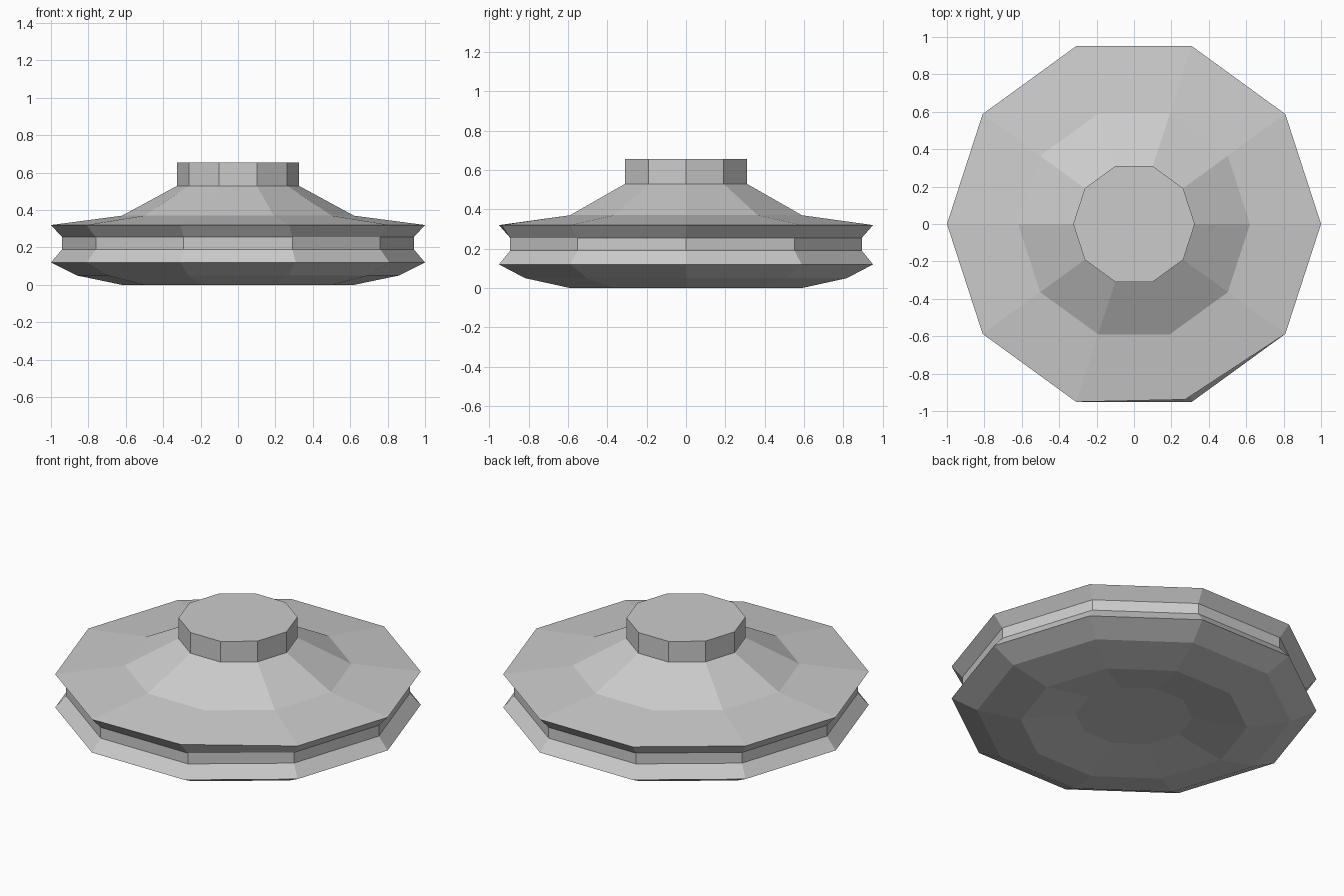
import bpy, bmesh
from math import cos, sin, tau

if "Cube" in bpy.data.objects:
    bpy.data.objects.remove(bpy.data.objects["Cube"])

SIDES = 10
# (radius, height) from the recessed underside up to the hub cap
PROFILE = [(0.32, 0.05), (0.62, 0.0), (0.86, 0.05), (1.0, 0.12),
           (0.94, 0.19), (0.94, 0.255), (1.0, 0.32),
           (0.62, 0.37), (0.325, 0.53), (0.325, 0.655)]


def lathe(name, profile, sides):
    bm = bmesh.new()
    rings = [[bm.verts.new((r * cos(tau * i / sides), r * sin(tau * i / sides), z))
              for i in range(sides)] for r, z in profile]
    for low, high in zip(rings, rings[1:]):
        for i in range(sides):
            j = (i + 1) % sides
            bm.faces.new((low[i], low[j], high[j], high[i]))
    # flat caps
    bm.faces.new(rings[0][::-1])
    bm.faces.new(rings[-1])
    # slightly dented front corner of the upper rim
    dent = rings[6][8]
    dent.co.x -= 0.035
    dent.co.y += 0.013
    bmesh.ops.recalc_face_normals(bm, faces=bm.faces)
    mesh = bpy.data.meshes.new(name)
    bm.to_mesh(mesh)
    bm.free()
    obj = bpy.data.objects.new(name, mesh)
    bpy.context.collection.objects.link(obj)
    return obj


# Grooved disc with sloped shoulder and raised hub
lathe("grooved_disc", PROFILE, SIDES)
